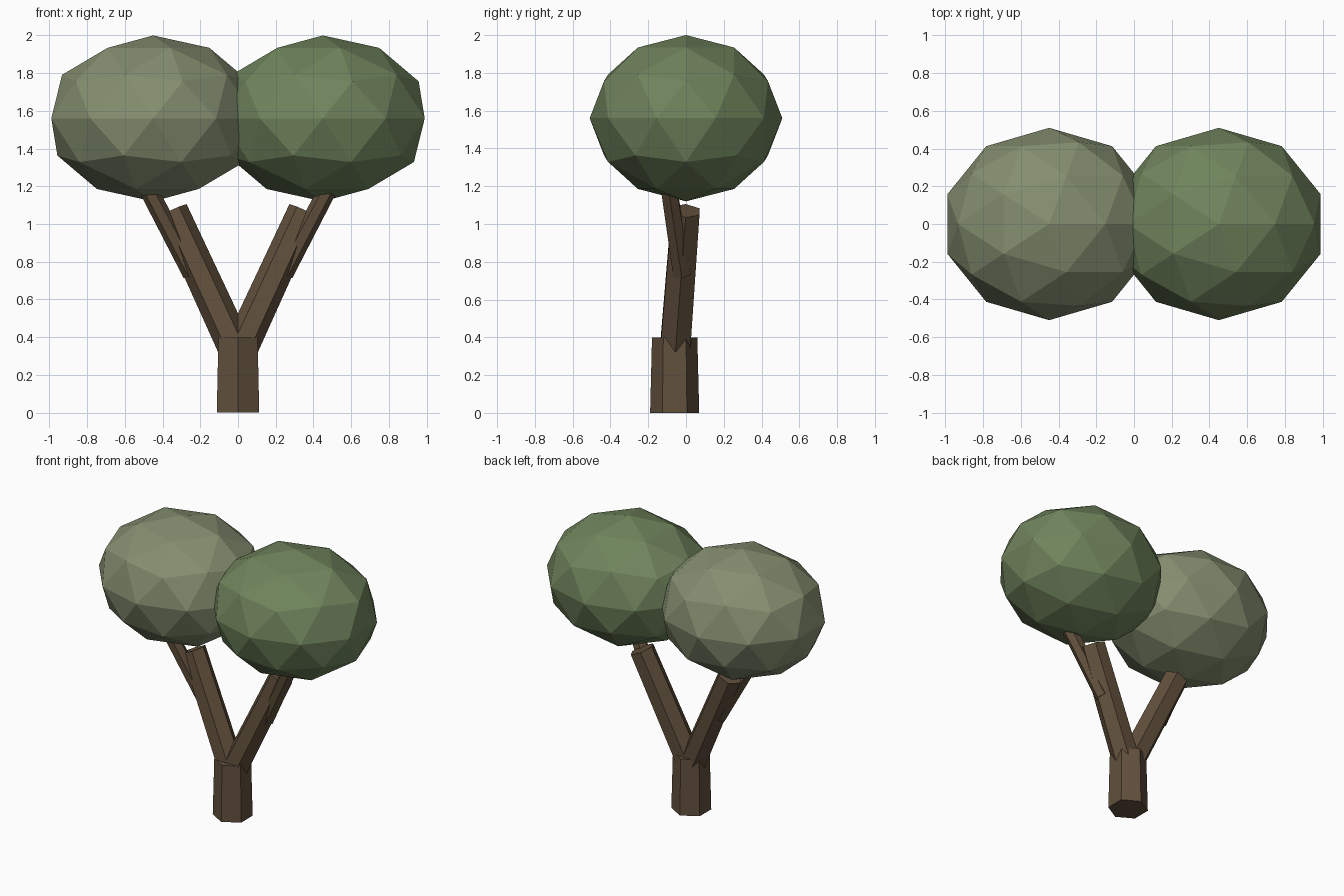
import bpy
import bmesh
from mathutils import Matrix, Vector

if "Cube" in bpy.data.objects:
    bpy.data.objects.remove(bpy.data.objects["Cube"])


def material(name, rgb):
    mat = bpy.data.materials.new(name)
    mat.diffuse_color = (*rgb, 1)
    mat.use_nodes = True
    mat.node_tree.nodes["Principled BSDF"].inputs["Base Color"].default_value = mat.diffuse_color
    return mat


BARK = material("bark", (0.12, 0.08, 0.045))
SAGE = material("sage_leaves", (0.23, 0.27, 0.16))
GREEN = material("green_leaves", (0.16, 0.23, 0.107))


def finish(name, bm, mat):
    mesh = bpy.data.meshes.new(name)
    bm.to_mesh(mesh)
    bm.free()
    mesh.materials.append(mat)
    obj = bpy.data.objects.new(name, mesh)
    bpy.context.collection.objects.link(obj)
    return obj


def limb(name, start, end, r1, r2, flat_side):
    """Tapered six-sided limb from start to end, with a flat facing flat_side."""
    start, end = Vector(start), Vector(end)
    axis = (end - start).normalized()
    side = Vector(flat_side)
    side = (side - axis * side.dot(axis)).normalized()
    frame = Matrix((side, axis.cross(side), axis)).transposed().to_4x4()
    bm = bmesh.new()
    bmesh.ops.create_cone(
        bm, cap_ends=True, segments=6, radius1=r1, radius2=r2,
        depth=(end - start).length,
        matrix=Matrix.Translation((start + end) / 2) @ frame)
    return finish(name, bm, BARK)


def crown(name, centre, radii, mat):
    bm = bmesh.new()
    bmesh.ops.create_icosphere(
        bm, subdivisions=2, radius=1,
        matrix=Matrix.Translation(centre) @ Matrix.Diagonal((*radii, 1)))
    return finish(name, bm, mat)


# Trunk, with an edge facing the front
limb("trunk", (0, -0.06, 0), (0, -0.06, 0.4), 0.13, 0.12, (1, 0, 0))

# Forked branches, side twigs and leaf crowns on both sides
for label, s, leaves in (("left", -1, SAGE), ("right", 1, GREEN)):
    limb(f"{label}_branch", (0, -0.06, 0.31), (s * 0.35, -0.002, 1.07),
         0.092, 0.085, (0, 1, 0))
    limb(f"{label}_twig", (s * 0.242, -0.022, 0.737), (s * 0.511, -0.099, 1.25),
         0.052, 0.048, (0, 1, 0))
    crown(f"{label}_crown", (s * 0.45, 0, 1.56), (0.568, 0.51, 0.44), leaves)
